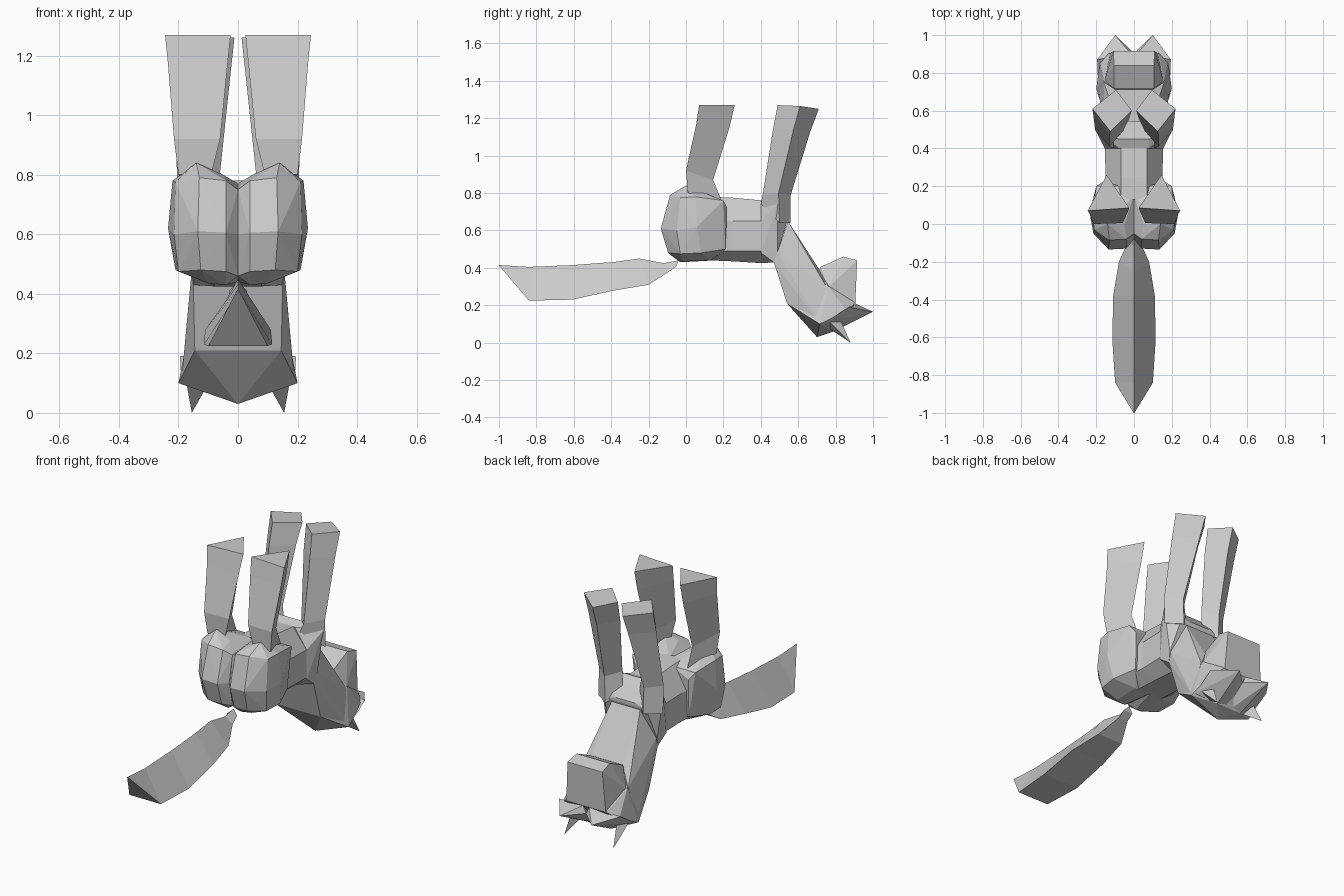
import bpy, bmesh


def finish(name, bm, mirror=False):
    bmesh.ops.recalc_face_normals(bm, faces=bm.faces)
    me = bpy.data.meshes.new(name)
    bm.to_mesh(me)
    bm.free()
    ob = bpy.data.objects.new(name, me)
    bpy.context.collection.objects.link(ob)
    if mirror:
        m = ob.modifiers.new("mirror", 'MIRROR')
        m.use_mirror_merge = False
    return ob


def hull(name, pts, pair=False):
    """Faceted block: pair=True mirrors a separate left/right piece."""
    bm = bmesh.new()
    pts = list(pts)
    if not pair:
        pts += [(-x, y, z) for x, y, z in pts if x > 0]
    for p in pts:
        bm.verts.new(p)
    r = bmesh.ops.convex_hull(bm, input=bm.verts)
    junk = {g for g in r['geom_interior'] + r['geom_unused']
            if isinstance(g, bmesh.types.BMVert)}
    bmesh.ops.delete(bm, geom=list(junk), context='VERTS')
    return finish(name, bm, pair)


def loft(name, rings, pair=False):
    bm = bmesh.new()
    vs = [[bm.verts.new(p) for p in r] for r in rings]
    n = len(vs[0])
    for a, b in zip(vs, vs[1:]):
        for i in range(n):
            j = (i + 1) % n
            bm.faces.new((a[i], a[j], b[j], b[i]))
    bm.faces.new(vs[0])
    bm.faces.new(vs[-1])
    return finish(name, bm, pair)


# tail: triangular section, ridge on top (ridge y, z, base y, z, half width)
tail = [(-.04, .44, -.05, .41, .03), (-.12, .425, -.09, .38, .03),
        (-.25, .45, -.2, .31, .08), (-.38, .432, -.38, .28, .11),
        (-.6, .415, -.61, .23, .115), (-.84, .405, -.84, .225, .1),
        (-1, .415, -.999, .412, .003)]
loft("tail", [[(0, a, b), (w, c, d), (-w, c, d)] for a, b, c, d, w in tail])

# haunches, one rounded lobe each side
hull("haunch", [
    (.05, .0, .80), (.14, .0, .84), (.22, .05, .78), (.2, .2, .76), (.05, .2, .76),
    (.04, -.08, .78), (.13, -.085, .79), (.21, -.03, .775),
    (.04, -.13, .605), (.135, -.135, .61), (.215, -.05, .6), (.235, .06, .62),
    (.04, -.09, .475), (.125, -.095, .48), (.2, -.03, .475), (.21, .08, .48),
    (.1, -.02, .435), (.04, -.03, .43), (.1, .13, .44), (.165, .21, .5),
    (.17, .22, .72), (0, -.08, .6), (0, -.05, .75), (0, -.05, .46),
    (0, .15, .77), (0, .15, .44)], pair=True)

# torso between haunches and shoulders
loft("torso", [[(s * x, y, z) for s, x, z in
                [(1, .08, zb), (1, w, .49), (1, w, .65), (1, .07, zt),
                 (-1, .07, zt), (-1, w, .65), (-1, w, .49), (-1, .08, zb)]]
               for y, w, zt, zb in [(.13, .16, .78, .44), (.25, .15, .775, .435),
                                    (.41, .155, .76, .425)]])

# chest and shoulders
hull("chest", [(.08, .4, .76), (.155, .4, .65), (.155, .4, .48), (.08, .41, .425),
               (.2, .49, .74), (.16, .49, .485), (.15, .47, .43), (.13, .545, .66),
               (.06, .545, .68), (.08, .45, .78)])

# neck
hull("neck", [(.15, .47, .43), (.155, .49, .485), (.145, .54, .21), (.09, .545, .65),
              (.1, .71, .395), (.16, .75, .3), (.19, .71, .11)])

# head
hull("head", [(.145, .54, .21), (.2, .715, .1), (0, .7, .03), (.1, .71, .39),
              (.16, .76, .3), (.13, .905, .21), (.08, .79, .06), (.18, .86, .17)])
hull("muzzle", [(.1, .71, .39), (.105, .84, .46), (.11, .915, .44), (.105, .72, .405),
                (.125, .905, .21), (.155, .76, .295)])

# forward pointed flaps and small ear spikes
hull("brow_flap", [(.1, 1.0, .165), (.195, .87, .19), (0, .905, .17), (.02, .905, .21),
                   (.08, .79, .06), (.19, .74, .105), (.0, .74, .045)], pair=True)
hull("ear_spike", [(.11, .76, .08), (.175, .77, .11), (.14, .83, .11), (.155, .88, 0)],
     pair=True)

# hind legs: triangular section
loft("hind_leg", [
    [(.2, .01, .80), (.09, .01, .80), (.14, .19, .76)],
    [(.215, 0, .92), (.06, .005, .92), (.14, .145, .87)],
    [(.235, .055, 1.17), (.035, .06, 1.17), (.145, .235, 1.16)],
    [(.245, .07, 1.27), (.025, .085, 1.27), (.145, .26, 1.27)]], pair=True)

# front legs: diamond section (outer, front, inner, back)
loft("front_leg", [
    [(.205, .5, .64), (.12, .56, .64), (.05, .5, .68), (.11, .40, .74)],
    [(.205, .495, .80), (.125, .56, .79), (.06, .49, .81), (.13, .41, .79)],
    [(.215, .575, 1.14), (.1, .665, 1.13), (.025, .56, 1.14), (.13, .465, 1.14)],
    [(.22, .61, 1.265), (.095, .71, 1.25), (.012, .6, 1.26), (.125, .49, 1.27)]], pair=True)
